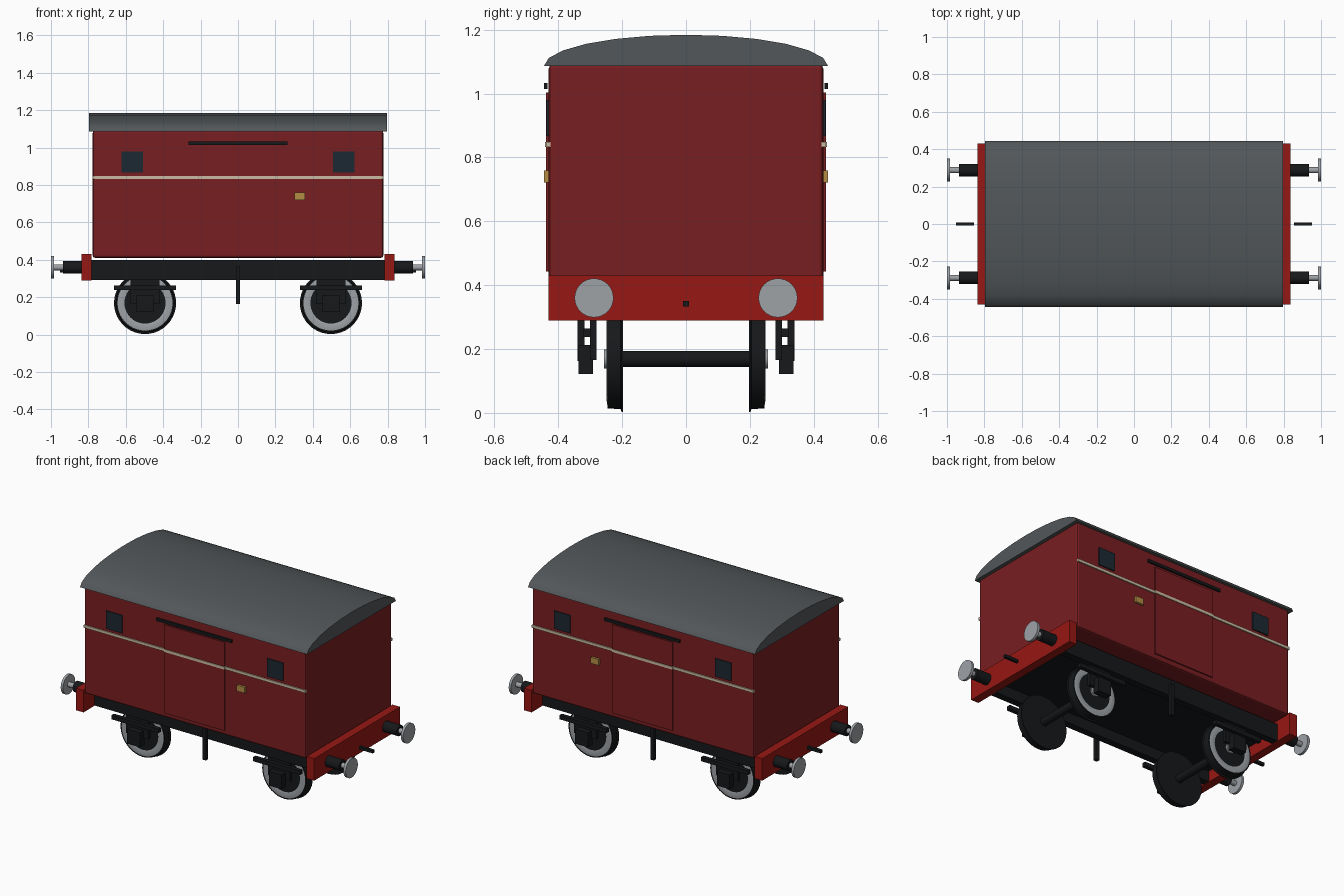
import bpy, bmesh, math
from mathutils import Vector

if "Cube" in bpy.data.objects:
    bpy.data.objects.remove(bpy.data.objects["Cube"])


def mat(name, r, g, b):
    m = bpy.data.materials.new(name)
    m.diffuse_color = (r, g, b, 1)
    m.use_nodes = True
    m.node_tree.nodes["Principled BSDF"].inputs["Base Color"].default_value = m.diffuse_color
    return m


MAROON = mat("maroon", 0.19, 0.013, 0.015)
RED = mat("beam_red", 0.31, 0.009, 0.007)
SLATE = mat("slate", 0.085, 0.095, 0.1)
BLACK = mat("black", 0.008, 0.009, 0.01)
GLASS = mat("dark_glass", 0.012, 0.022, 0.032)
CREAM = mat("cream", 0.6, 0.5, 0.36)
BRASS = mat("brass", 0.45, 0.27, 0.06)
STEEL = mat("steel", 0.34, 0.36, 0.38)


def finish(name, bm, m, bevel=0):
    bmesh.ops.remove_doubles(bm, verts=bm.verts, dist=1e-5)
    bmesh.ops.recalc_face_normals(bm, faces=bm.faces)
    me = bpy.data.meshes.new(name)
    bm.to_mesh(me)
    bm.free()
    o = bpy.data.objects.new(name, me)
    bpy.context.collection.objects.link(o)
    me.materials.append(m)
    if bevel:
        b = o.modifiers.new("bevel", 'BEVEL')
        b.width, b.segments = bevel, 2
    return o


def smooth(o):
    bpy.ops.object.select_all(action='DESELECT')
    o.select_set(True)
    bpy.context.view_layer.objects.active = o
    bpy.ops.object.shade_smooth_by_angle(angle=math.radians(40))


def box(name, x, y, z, m, bevel=0):
    """Box from (min, max) ranges."""
    bm = bmesh.new()
    bmesh.ops.create_cube(bm, size=1)
    for v in bm.verts:
        v.co = Vector([(a + b) / 2 + c * (b - a) for (a, b), c in zip((x, y, z), v.co)])
    return finish(name, bm, m, bevel)


def lathe(name, profile, centre, axis, sign, m, n=32):
    """Spin (distance, radius) points about a line along x or y through centre."""
    bm = bmesh.new()
    rings = []
    for d, r in profile:
        ring = []
        for i in range(n):
            a = 2 * math.pi * i / n
            u, w = r * math.cos(a), r * math.sin(a)
            off = (sign * d, u, w) if axis == 'x' else (u, sign * d, w)
            ring.append(bm.verts.new(Vector(centre) + Vector(off)))
        rings.append(ring)
    for p, q in zip(rings, rings[1:]):
        for i in range(n):
            j = (i + 1) % n
            bm.faces.new((p[i], p[j], q[j], q[i]))
    o = finish(name, bm, m)
    smooth(o)
    return o


def side_box(name, x, y, z, m, bevel=0):
    """The same box on the front and back sides."""
    box("front_" + name, x, (-y[1], -y[0]), z, m, bevel)
    box("back_" + name, x, y, z, m, bevel)


# Body, floor and sole bars
box("body", (-0.777, 0.777), (-0.43, 0.43), (0.411, 1.09), MAROON, 0.012)
box("floor", (-0.79, 0.79), (-0.3, 0.3), (0.36, 0.4), BLACK)
side_box("sole_bar", (-0.79, 0.79), (0.278, 0.322), (0.293, 0.4), BLACK)

# Arched roof: half ellipse pushed along the length
bm = bmesh.new()
loops = []
for x in (-0.797, 0.797):
    loops.append([bm.verts.new((x, 0.445 * math.cos(math.pi * i / 12), 1.086 + 0.098 * math.sin(math.pi * i / 12)))
                  for i in range(13)])
    bm.faces.new(loops[-1])
for i in range(13):
    j = (i + 1) % 13
    bm.faces.new((loops[0][i], loops[0][j], loops[1][j], loops[1][i]))
smooth(finish("roof", bm, SLATE))

# Side fittings
side_box("door", (-0.211, 0.211), (0.425, 0.438), (0.442, 1.003), MAROON)
side_box("waist_stripe", (-0.777, 0.777), (0.425, 0.437), (0.832, 0.849), CREAM)
side_box("door_stripe", (-0.214, 0.214), (0.43, 0.442), (0.832, 0.849), CREAM)
side_box("door_rail", (-0.264, 0.264), (0.434, 0.444), (1.015, 1.033), BLACK)
side_box("door_handle", (0.302, 0.358), (0.426, 0.444), (0.721, 0.759), BRASS)
side_box("lever", (-0.012, 0.012), (0.318, 0.34), (0.163, 0.363), BLACK)

for sx, end in ((-1, "left"), (1, "right")):
    side_box(end + "_window", sorted((sx * 0.508, sx * 0.622)), (0.425, 0.437), (0.867, 0.98), GLASS)

    # Buffer beam and coupling
    box(end + "_buffer_beam", sorted((sx * 0.783, sx * 0.836)), (-0.43, 0.43), (0.29, 0.43), RED)
    box(end + "_coupling", sorted((sx * 0.855, sx * 0.952)), (-0.009, 0.009), (0.333, 0.351), BLACK)

    # Running gear
    cx = sx * 0.497
    lathe(end + "_axle", [(-0.24, 0), (-0.24, 0.025), (0.24, 0.025), (0.24, 0)], (cx, 0, 0.169), 'y', 1, BLACK)
    side_box(end + "_axle_guard", (cx - 0.078, cx + 0.078), (0.28, 0.3), (0.165, 0.3), BLACK)
    side_box(end + "_axle_box", (cx - 0.045, cx + 0.045), (0.291, 0.337), (0.121, 0.213), BLACK)
    side_box(end + "_spring", (cx - 0.165, cx + 0.165), (0.298, 0.323), (0.238, 0.264), BLACK)

    for sy in (-1, 1):
        tag = end + ("_front_" if sy < 0 else "_back_")
        c = (cx, 0, 0.169)
        lathe(tag + "wheel", [(0.197, 0), (0.197, 0.166), (0.202, 0.166), (0.205, 0.157),
                              (0.246, 0.155), (0.246, 0.0)], c, 'y', sy, BLACK, 40).data.shade_smooth()
        lathe(tag + "wheel_ring", [(0.24, 0.108), (0.246, 0.11), (0.249, 0.128), (0.246, 0.147), (0.24, 0.149)],
              c, 'y', sy, STEEL, 40).data.shade_smooth()
        lathe(tag + "hub", [(0.24, 0), (0.24, 0.03), (0.256, 0.03), (0.256, 0)], c, 'y', sy, STEEL)

        # Buffers with thick round heads
        b = (0, sy * 0.288, 0.36)
        lathe(tag + "buffer_housing", [(0.83, 0), (0.83, 0.034), (0.935, 0.034), (0.935, 0)], b, 'x', sx, BLACK)
        lathe(tag + "buffer_shank", [(0.92, 0), (0.92, 0.016), (0.985, 0.016), (0.985, 0)], b, 'x', sx, STEEL)
        lathe(tag + "buffer_head", [(0.984, 0), (0.984, 0.061), (1.0, 0.061), (1.0, 0)],
              b, 'x', sx, STEEL).data.shade_smooth()
